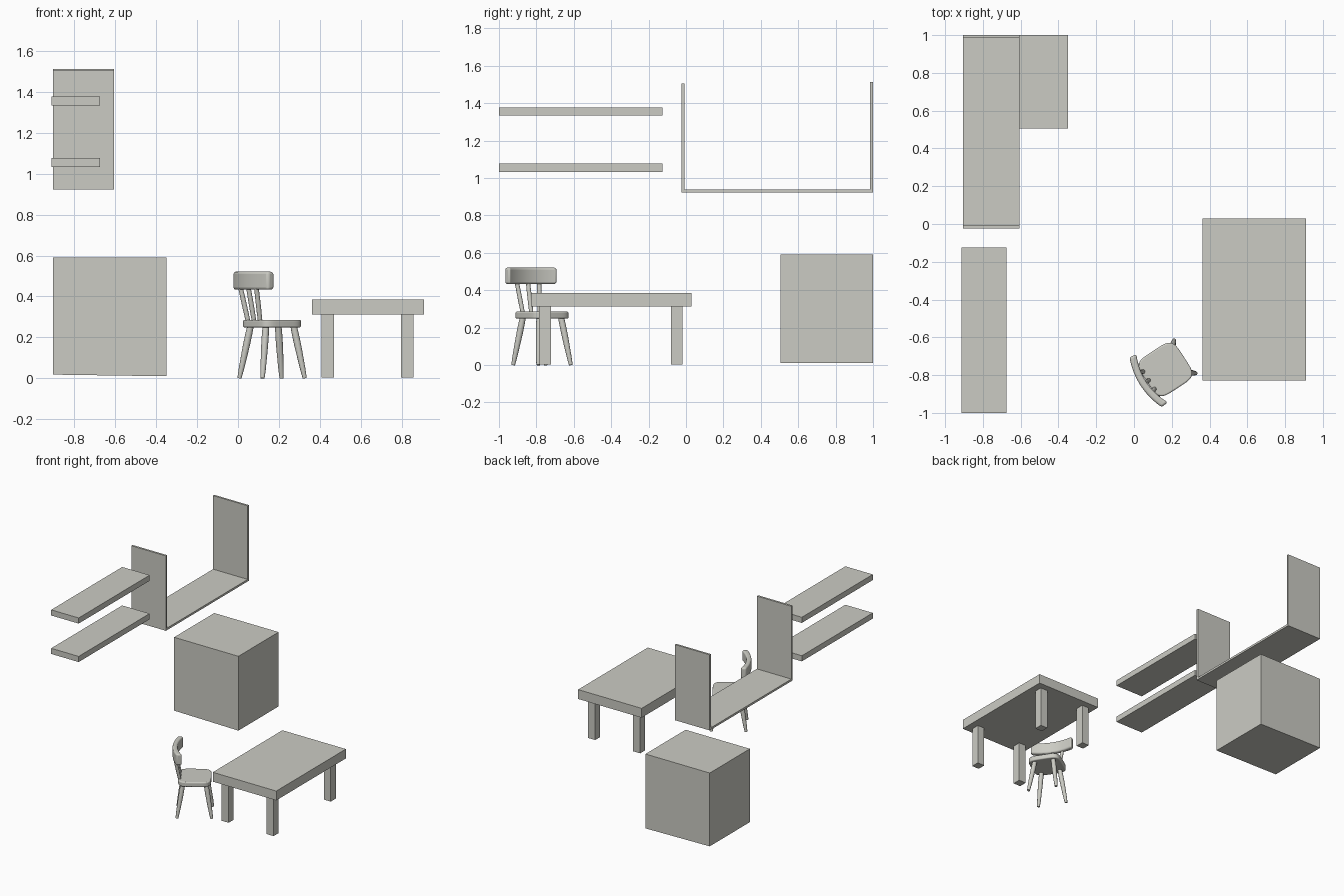
import bpy, bmesh, math
from mathutils import Vector, Matrix

if "Cube" in bpy.data.objects:
    bpy.data.objects.remove(bpy.data.objects["Cube"])

# Single warm grey finish
grey = bpy.data.materials.new("warm_grey")
grey.use_nodes = True
COLOUR = (0.60, 0.60, 0.55, 1)
grey.diffuse_color = COLOUR
grey.node_tree.nodes["Principled BSDF"].inputs["Base Color"].default_value = COLOUR


def finish(name, bm, matrix=None, smooth=False, bevel=0):
    bmesh.ops.recalc_face_normals(bm, faces=bm.faces)
    mesh = bpy.data.meshes.new(name)
    bm.to_mesh(mesh)
    bm.free()
    mesh.materials.append(grey)
    obj = bpy.data.objects.new(name, mesh)
    bpy.context.collection.objects.link(obj)
    if matrix:
        obj.matrix_world = matrix
    if bevel:
        mod = obj.modifiers.new("rounded_edges", 'BEVEL')
        mod.width, mod.segments = bevel, 4
        mod.limit_method, mod.angle_limit = 'ANGLE', math.radians(50)
    if smooth:
        bpy.ops.object.select_all(action='DESELECT')
        obj.select_set(True)
        bpy.context.view_layer.objects.active = obj
        bpy.ops.object.shade_smooth_by_angle(angle=math.radians(50))
    return obj


def box(name, x, y, z):
    """Box from its (min, max) on each axis."""
    bm = bmesh.new()
    bmesh.ops.create_cube(bm, size=1)
    for v in bm.verts:
        v.co = [r[0] if c < 0 else r[1] for c, r in zip(v.co, (x, y, z))]
    return finish(name, bm)


def prism(name, outline, z0, z1, matrix, bevel):
    """Plan outline raised from z0 to z1."""
    bm = bmesh.new()
    face = bm.faces.new([bm.verts.new((px, py, z0)) for px, py in outline])
    raised = bmesh.ops.extrude_face_region(bm, geom=[face])["geom"]
    bmesh.ops.translate(bm, vec=(0, 0, z1 - z0),
                        verts=[g for g in raised if isinstance(g, bmesh.types.BMVert)])
    return finish(name, bm, matrix, True, bevel)


def turned_rod(name, start, end, radii, matrix, sides=16):
    """Round rod with a list of radii spread evenly along its axis."""
    start, end = Vector(start), Vector(end)
    turn = (end - start).to_track_quat('Z', 'Y')
    bm = bmesh.new()
    rings = []
    for i, r in enumerate(radii):
        centre = start.lerp(end, i / (len(radii) - 1))
        rings.append([bm.verts.new(centre + turn @ Vector((r * math.cos(a), r * math.sin(a), 0)))
                      for a in (math.tau * k / sides for k in range(sides))])
    for low, high in zip(rings, rings[1:]):
        for k in range(sides):
            n = (k + 1) % sides
            bm.faces.new((low[k], low[n], high[n], high[k]))
    bm.faces.new(rings[0])
    bm.faces.new(rings[-1])
    return finish(name, bm, matrix, True)


# Cabinet block, with its underside rising a little to the right
cabinet = box("cabinet", (-0.905, -0.35), (0.505, 1.0), (0.01, 0.59))
for v in cabinet.data.vertices:
    if v.co.z < 0.1 and v.co.x < -0.6:
        v.co.z += 0.008

# Tray shelf: a floor between two upright panels
tray_x = (-0.905, -0.606)
box("tray_floor", tray_x, (-0.007, 0.985), (0.922, 0.938))
box("tray_front_panel", tray_x, (-0.023, -0.007), (0.922, 1.506))
box("tray_back_panel", tray_x, (0.985, 1.0), (0.922, 1.512))

# Two wall shelves
for name, z in (("lower_shelf", 1.033), ("upper_shelf", 1.333)):
    box(name, (-0.912, -0.675), (-1.0, -0.125), (z, z + 0.044))

# Table
box("table_top", (0.362, 0.91), (-0.828, 0.03), (0.312, 0.385))
for side, x in (("right", 0.409), ("left", 0.797)):
    for end, y in (("front", -0.785), ("back", -0.081)):
        box(f"table_{end}_{side}_leg", (x, x + 0.06), (y, y + 0.062), (0.003, 0.314))

# Chair, built facing its own +x and then turned
chair = Matrix.Translation((0.1665, -0.77, 0)) @ Matrix.Rotation(math.radians(33), 4, 'Z')


def squircle(t, half, power):
    c, s = math.cos(t), math.sin(t)
    return (half * math.copysign(abs(c) ** (2 / power), c),
            half * math.copysign(abs(s) ** (2 / power), s))


# Seat
seat_outline = [squircle(math.tau * i / 48, 0.118, 4.6) for i in range(48)]
prism("chair_seat", seat_outline, 0.248, 0.286, chair, 0.008)

# Splayed legs
for end, fx in (("front", 1), ("back", -1)):
    for side, fy in (("left", 1), ("right", -1)):
        foot = (0.123 * fx, 0.104 * fy, 0.0)
        head = (0.081 * fx, 0.069 * fy, 0.255)
        turned_rod(f"chair_{end}_{side}_leg", foot, head,
                   (0.010, 0.013, 0.0145, 0.016, 0.017, 0.017, 0.016), chair)

# Back spindles
for name, k in (("left", 1), ("middle", 0), ("right", -1)):
    turned_rod(f"chair_{name}_spindle", (-0.104, 0.054 * k, 0.275), (-0.139, 0.072 * k, 0.45),
               (0.011, 0.012, 0.012, 0.011), chair)

# Curved backrest
steps = [i / 10 for i in range(-10, 11)]
outer = [(-0.157 + 0.032 * t * t, 0.157 * t) for t in steps]
inner = [(-0.121 + 0.036 * t * t, 0.152 * t) for t in reversed(steps)]
prism("chair_backrest", outer + inner, 0.433, 0.521, chair, 0.014)
